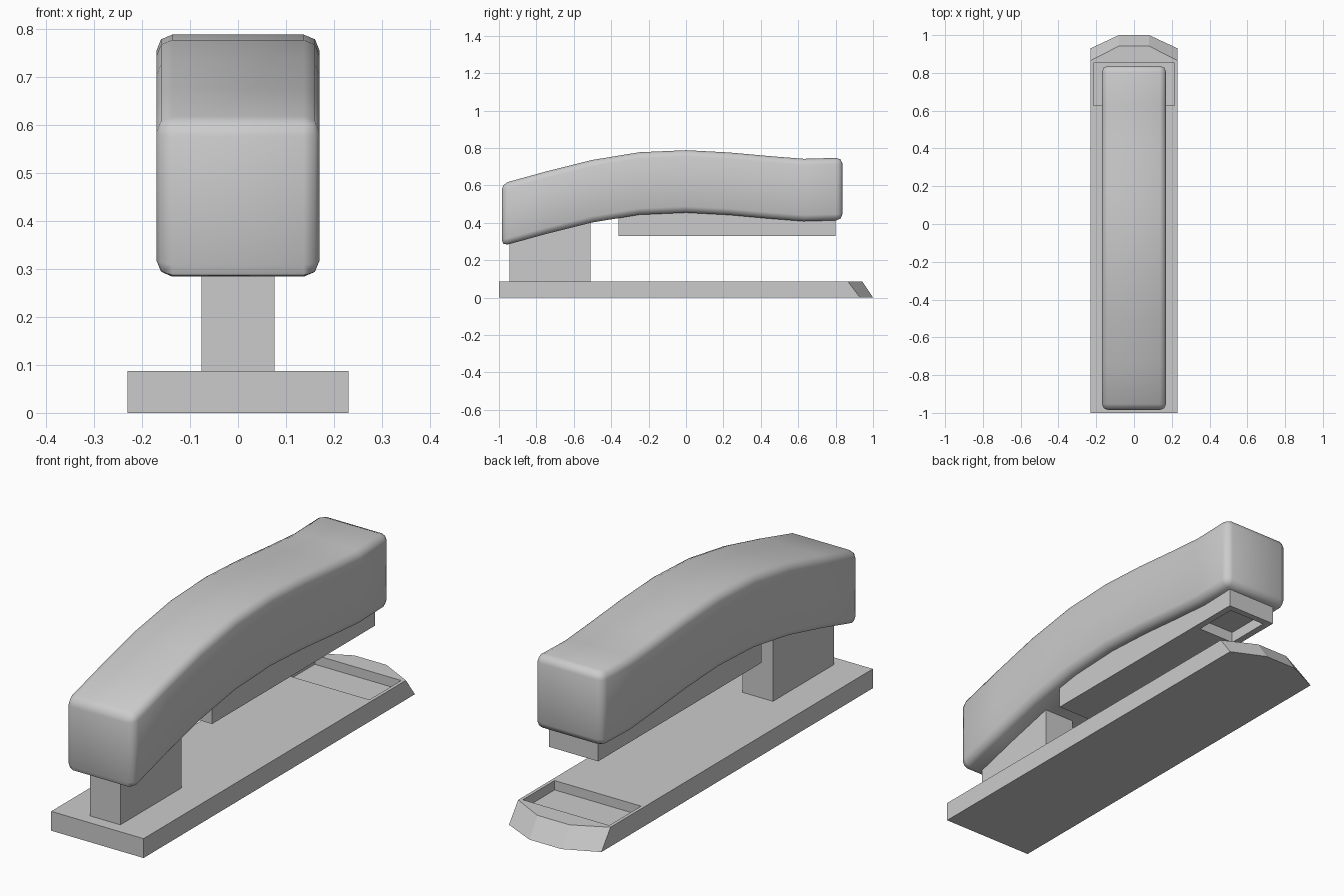
import bpy, bmesh

if "Cube" in bpy.data.objects:
    bpy.data.objects.remove(bpy.data.objects["Cube"])


def loft(name, sections):
    """Solid through a list of equal-length point loops, capped at both ends."""
    bm = bmesh.new()
    loops = [[bm.verts.new(p) for p in s] for s in sections]
    n = len(loops[0])
    for a, b in zip(loops, loops[1:]):
        for i in range(n):
            j = (i + 1) % n
            bm.faces.new((a[i], a[j], b[j], b[i]))
    bm.faces.new(loops[0][::-1])
    bm.faces.new(loops[-1])
    bmesh.ops.recalc_face_normals(bm, faces=bm.faces)
    mesh = bpy.data.meshes.new(name)
    bm.to_mesh(mesh)
    bm.free()
    obj = bpy.data.objects.new(name, mesh)
    bpy.context.collection.objects.link(obj)
    return obj


def box(name, half_x, y0, y1, z0, z1):
    return loft(name, [[(-half_x, y0, z), (half_x, y0, z), (half_x, y1, z), (-half_x, y1, z)]
                       for z in (z0, z1)])


def apply_modifiers(obj):
    bpy.ops.object.select_all(action='DESELECT')
    obj.select_set(True)
    bpy.context.view_layer.objects.active = obj
    for m in list(obj.modifiers):
        bpy.ops.object.modifier_apply(modifier=m.name)


def cut(obj, cutter):
    mod = obj.modifiers.new("pocket", 'BOOLEAN')
    mod.operation = 'DIFFERENCE'
    mod.solver = 'EXACT'
    mod.object = cutter
    cutter.hide_render = True
    apply_modifiers(obj)
    bpy.data.objects.remove(cutter, do_unlink=True)


# Base plate with a sloped, clipped nose
def base_outline(side_y, tip_y, z):
    return [(-0.23, -1, z), (0.23, -1, z), (0.23, side_y, z),
            (0.08, tip_y, z), (-0.08, tip_y, z), (-0.23, side_y, z)]


base = loft("base_plate", [base_outline(0.93, 1.0, 0), base_outline(0.865, 0.942, 0.087)])

# Shallow anvil recess in the base
cut(base, box("anvil_cutter", 0.215, 0.627, 0.853, 0.045, 0.2))

# Rear support post
box("rear_post", 0.076, -0.945, -0.51, 0.087, 0.46)

# Staple magazine with an exit pocket underneath
magazine = box("magazine", 0.123, -0.36, 0.80, 0.33, 0.50)
cut(magazine, box("exit_cutter", 0.092, 0.56, 0.77, 0.2, 0.38))

# Curved handle with rounded edges
crest = [(-0.985, 0.609), (-0.745, 0.675), (-0.5, 0.736), (-0.25, 0.777), (0, 0.788),
         (0.23, 0.776), (0.44, 0.757), (0.63, 0.742), (0.837, 0.748)]
thick, half = 0.334, 0.17
handle = loft("handle", [[(-half, y, z - thick), (half, y, z - thick), (half, y, z), (-half, y, z)]
                         for y, z in crest])
bevel = handle.modifiers.new("round", 'BEVEL')
bevel.width = 0.033
bevel.segments = 2
bevel.limit_method = 'ANGLE'
bevel.angle_limit = 0.7
apply_modifiers(handle)
bpy.ops.object.shade_smooth_by_angle(angle=0.9)
